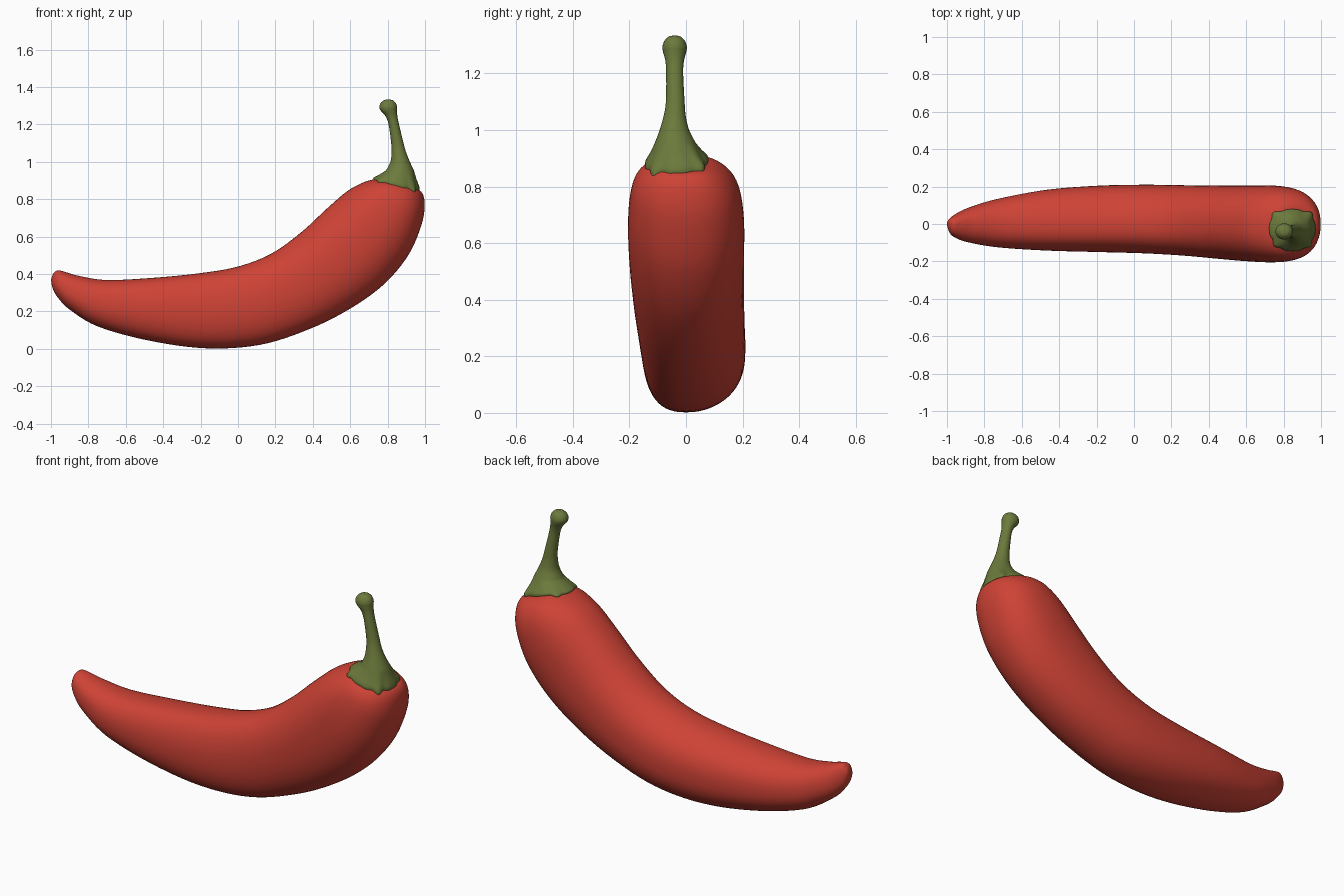
import bpy, bmesh, math
from mathutils import Vector
from mathutils.bvhtree import BVHTree

if "Cube" in bpy.data.objects:
    bpy.data.objects.remove(bpy.data.objects["Cube"])


def material(name, rgb):
    m = bpy.data.materials.new(name)
    m.diffuse_color = (*rgb, 1)
    m.use_nodes = True
    m.node_tree.nodes["Principled BSDF"].inputs["Base Color"].default_value = m.diffuse_color
    return m


red = material("chili red", (0.62, 0.055, 0.036))
green = material("stem green", (0.15, 0.195, 0.045))


def smooth_rows(rows, steps):
    """Catmull-Rom interpolation of stations."""
    out = []
    for i in range(len(rows) - 1):
        a, b, c, d = (rows[max(i - 1, 0)], rows[i], rows[i + 1],
                      rows[min(i + 2, len(rows) - 1)])
        for s in range(steps):
            t = s / steps
            out.append([0.5 * (2 * q + (r - p) * t + (2 * p - 5 * q + 4 * r - u) * t * t
                               + (3 * q - p - 3 * r + u) * t ** 3)
                        for p, q, r, u in zip(a, b, c, d)])
    out.append(list(rows[-1]))
    return out


def unit(a, n):
    """Point on a superellipse of exponent n."""
    c, s = math.cos(a), math.sin(a)
    return (math.copysign(abs(c) ** (2 / n), c), math.copysign(abs(s) ** (2 / n), s))


def loft(name, rings, mat):
    bm = bmesh.new()
    vr = [[bm.verts.new(p) for p in r] for r in rings]
    n = len(vr[0])
    for a, b in zip(vr, vr[1:]):
        for i in range(n):
            bm.faces.new((a[i], a[(i + 1) % n], b[(i + 1) % n], b[i]))
    for r in (vr[0], vr[-1]):
        mid = bm.verts.new(sum((v.co for v in r), Vector()) / n)
        for i in range(n):
            bm.faces.new((r[i], r[(i + 1) % n], mid))
    bmesh.ops.recalc_face_normals(bm, faces=bm.faces)
    for f in bm.faces:
        f.smooth = True
    me = bpy.data.meshes.new(name)
    bm.to_mesh(me)
    tree = BVHTree.FromBMesh(bm)
    bm.free()
    me.materials.append(mat)
    bpy.context.collection.objects.link(bpy.data.objects.new(name, me))
    return tree


# Pepper body: inner edge x,z / outer edge x,z / y range, from tip to shoulder
body = [
    (-0.990, 0.400, -1.000, 0.370, -0.015, 0.015),
    (-0.965, 0.420, -0.990, 0.320, -0.055, 0.035),
    (-0.920, 0.410, -0.960, 0.270, -0.080, 0.060),
    (-0.850, 0.390, -0.900, 0.210, -0.100, 0.090),
    (-0.700, 0.368, -0.750, 0.120, -0.125, 0.135),
    (-0.450, 0.380, -0.480, 0.045, -0.142, 0.183),
    (-0.200, 0.405, -0.170, 0.003, -0.150, 0.205),
    (0.000, 0.440, 0.120, 0.022, -0.157, 0.210),
    (0.180, 0.510, 0.380, 0.105, -0.170, 0.207),
    (0.340, 0.625, 0.600, 0.215, -0.187, 0.205),
    (0.470, 0.745, 0.780, 0.345, -0.200, 0.205),
    (0.580, 0.840, 0.910, 0.500, -0.205, 0.205),
    (0.660, 0.885, 0.980, 0.660, -0.195, 0.190),
    (0.720, 0.905, 0.998, 0.770, -0.170, 0.155),
    (0.775, 0.912, 0.980, 0.840, -0.120, 0.100),
    (0.830, 0.890, 0.920, 0.865, -0.050, 0.040),
]
N = 64
rings = []
for xt, zt, xb, zb, y0, y1 in smooth_rows(body, 6):
    ring = []
    for i in range(N):
        u, v = unit(2 * math.pi * i / N, 2.25)
        # ridge line sits near y = 0 while the flanks reach y0 and y1
        y = (y0 + y1) / 2 + v * (y1 - y0) / 2
        y -= (y0 + y1) / 2 * abs(u) ** 3
        ring.append(Vector(((xt + xb) / 2 + u * (xt - xb) / 2, y,
                            (zt + zb) / 2 + u * (zt - zb) / 2)))
    rings.append(ring)
tree = loft("pepper_body", rings, red)

# Stem stations: centre x, y, z and half widths in x and y
stem = [
    (0.866, -0.038, 0.955, 0.074, 0.072),
    (0.867, -0.041, 1.000, 0.052, 0.052),
    (0.860, -0.040, 1.050, 0.039, 0.039),
    (0.852, -0.038, 1.100, 0.033, 0.033),
    (0.833, -0.040, 1.200, 0.028, 0.030),
    (0.820, -0.040, 1.245, 0.032, 0.033),
    (0.806, -0.040, 1.275, 0.044, 0.041),
    (0.803, -0.040, 1.295, 0.047, 0.043),
    (0.803, -0.040, 1.315, 0.040, 0.036),
    (0.804, -0.040, 1.329, 0.024, 0.022),
    (0.804, -0.040, 1.333, 0.008, 0.008),
]
stem_rings = []
for x, y, z, rx, ry in smooth_rows(stem, 5):
    stem_rings.append([Vector((x + rx * math.cos(a), y + ry * math.sin(a), z))
                       for a in (2 * math.pi * i / N for i in range(N))])

# Calyx skirt: squarish scalloped rim draped on the body, flaring into the stem
rim = []
for i in range(N):
    a = 2 * math.pi * i / N
    u, v = unit(a, 3.2)
    k = 1 + 0.045 * math.cos(8 * a) + 0.03 * math.sin(3 * a)
    rim.append((0.847 + 0.119 * u * k, -0.03 + 0.108 * v * k))


def drape(x, y, lift):
    hit = tree.ray_cast(Vector((x, y, 2)), Vector((0, 0, -1)))[0]
    z = hit.z if hit else 0.0
    return Vector((x, y, max(z, 0.83 if x > 0.9 else 0.845) + lift))


outer = [drape(x, y, 0.006) for x, y in rim]
under = [Vector((0.847 + (p.x - 0.847) * 0.93, -0.03 + (p.y + 0.03) * 0.93, p.z - 0.022))
         for p in outer]
skirt = [under, outer]
for t, h in ((0.06, 0.14), (0.25, 0.30), (0.5, 0.50), (0.75, 0.74)):
    skirt.append([Vector((p.x + (q.x - p.x) * t, p.y + (q.y - p.y) * t,
                          p.z + (q.z - p.z) * h))
                  for p, q in zip(outer, stem_rings[0])])
loft("stem_and_calyx", skirt + stem_rings, green)
